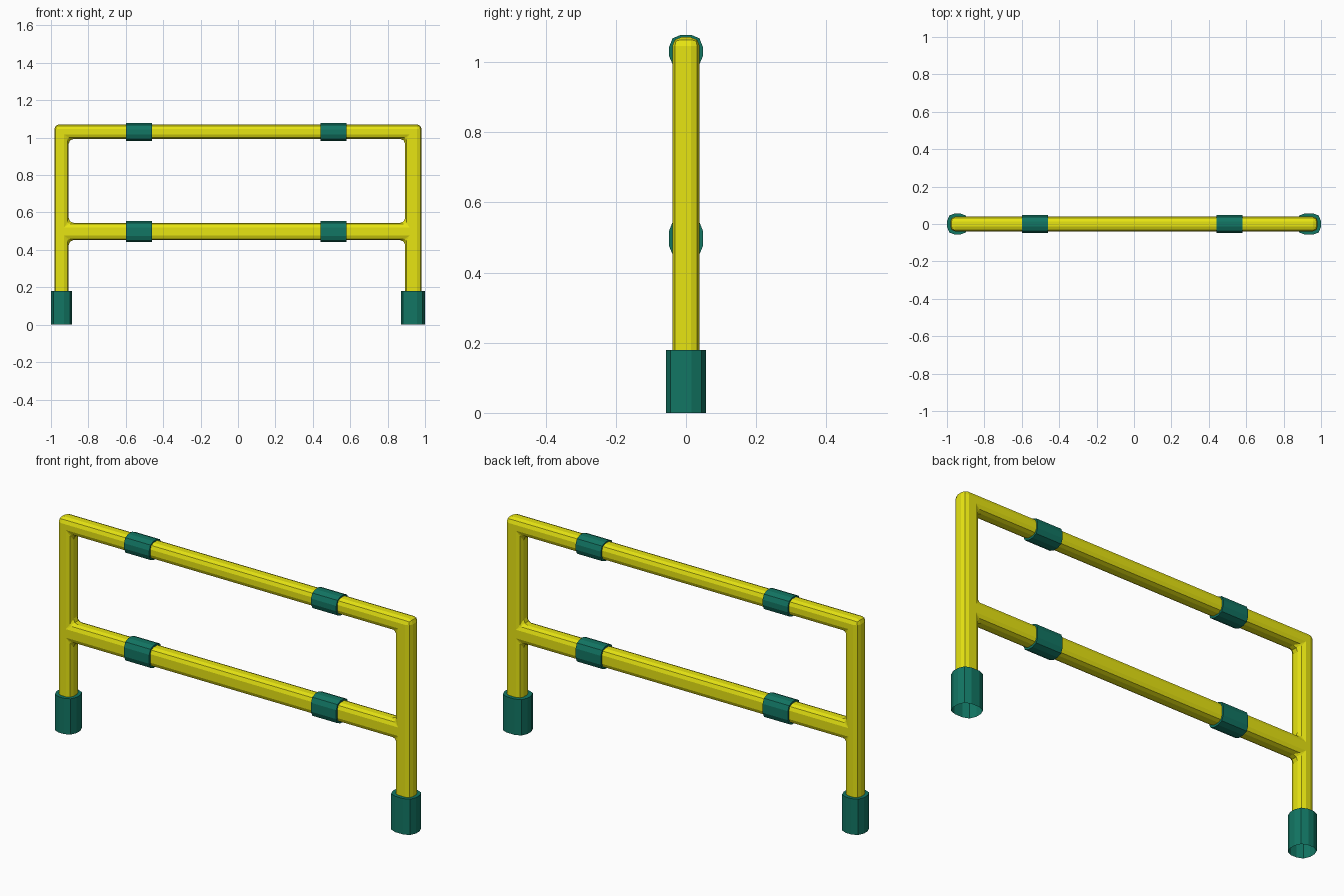
import bpy, bmesh

if "Cube" in bpy.data.objects:
    bpy.data.objects.remove(bpy.data.objects["Cube"])

def material(name, rgb):
    m = bpy.data.materials.new(name)
    m.diffuse_color = (*rgb, 1)
    m.use_nodes = True
    m.node_tree.nodes["Principled BSDF"].inputs["Base Color"].default_value = m.diffuse_color
    return m

yellow = material("yellow_paint", (0.80, 0.78, 0.006))
teal = material("teal_grip", (0.006, 0.18, 0.125))

def make_object(name, bm, mat):
    bmesh.ops.recalc_face_normals(bm, faces=bm.faces)
    me = bpy.data.meshes.new(name)
    bm.to_mesh(me)
    bm.free()
    me.materials.append(mat)
    ob = bpy.data.objects.new(name, me)
    bpy.context.collection.objects.link(ob)
    return ob

def sleeve(name, lo, hi, axis, radius, open_bottom=False):
    """Box with the four edges along one axis rounded in two segments."""
    bm = bmesh.new()
    bmesh.ops.create_cube(bm, size=1)
    for v in bm.verts:
        v.co = [(lo[i] + hi[i]) / 2 + v.co[i] * (hi[i] - lo[i]) for i in range(3)]
    long_edges = [e for e in bm.edges
                  if abs(e.verts[0].co[axis] - e.verts[1].co[axis]) > 1e-4]
    bmesh.ops.bevel(bm, geom=long_edges, offset=radius, segments=2,
                    profile=0.5, affect='EDGES')
    bm.normal_update()
    ob_faces = [f for f in bm.faces if f.normal.z < -0.9] if open_bottom else []
    make = bm
    if open_bottom:
        bmesh.ops.recalc_face_normals(bm, faces=bm.faces)
        bmesh.ops.delete(make, geom=ob_faces, context='FACES')
    return make_object(name, make, teal)

# Welded frame: front outline from a cell grid, extruded, every edge rounded
xs = [-0.982, -0.905, 0.893, 0.982]
zs = [0.175, 0.452, 0.545, 0.993, 1.071]
HALF = 0.039
bm = bmesh.new()
grid = [[bm.verts.new((x, -HALF, z)) for z in zs] for x in xs]
for i in range(3):
    for j in range(4):
        if i != 1 or j in (1, 3):          # middle column holds only the rails
            bm.faces.new((grid[i][j], grid[i + 1][j],
                          grid[i + 1][j + 1], grid[i][j + 1]))
ext = bmesh.ops.extrude_face_region(bm, geom=bm.faces[:])
for v in [g for g in ext["geom"] if isinstance(g, bmesh.types.BMVert)]:
    v.co.y = HALF
bmesh.ops.recalc_face_normals(bm, faces=bm.faces)
# post ends stay open inside the feet
bmesh.ops.delete(bm, geom=[f for f in bm.faces
                           if all(v.co.z < 0.18 for v in f.verts)], context='FACES')
bm.normal_update()
sharp = [e for e in bm.edges if len(e.link_faces) == 2
         and e.calc_face_angle() > 0.5]
bmesh.ops.bevel(bm, geom=sharp, offset=0.025, segments=2, profile=0.5,
                affect='EDGES')
make_object("barrier_frame", bm, yellow)

# Feet around the post bottoms
for side, x0, x1 in (("left", -1.0, -0.887), ("right", 0.871, 1.0)):
    sleeve(f"foot_{side}", (x0, -0.057, 0), (x1, 0.057, 0.18), 2, 0.042, True)

# Grip bands on both rails
for rail, z0, z1 in (("lower", 0.441, 0.554), ("upper", 0.983, 1.078)):
    for side, x0, x1 in (("left", -0.6, -0.46), ("right", 0.44, 0.58)):
        sleeve(f"{rail}_band_{side}", (x0, -0.048, z0), (x1, 0.048, z1), 0, 0.034)
